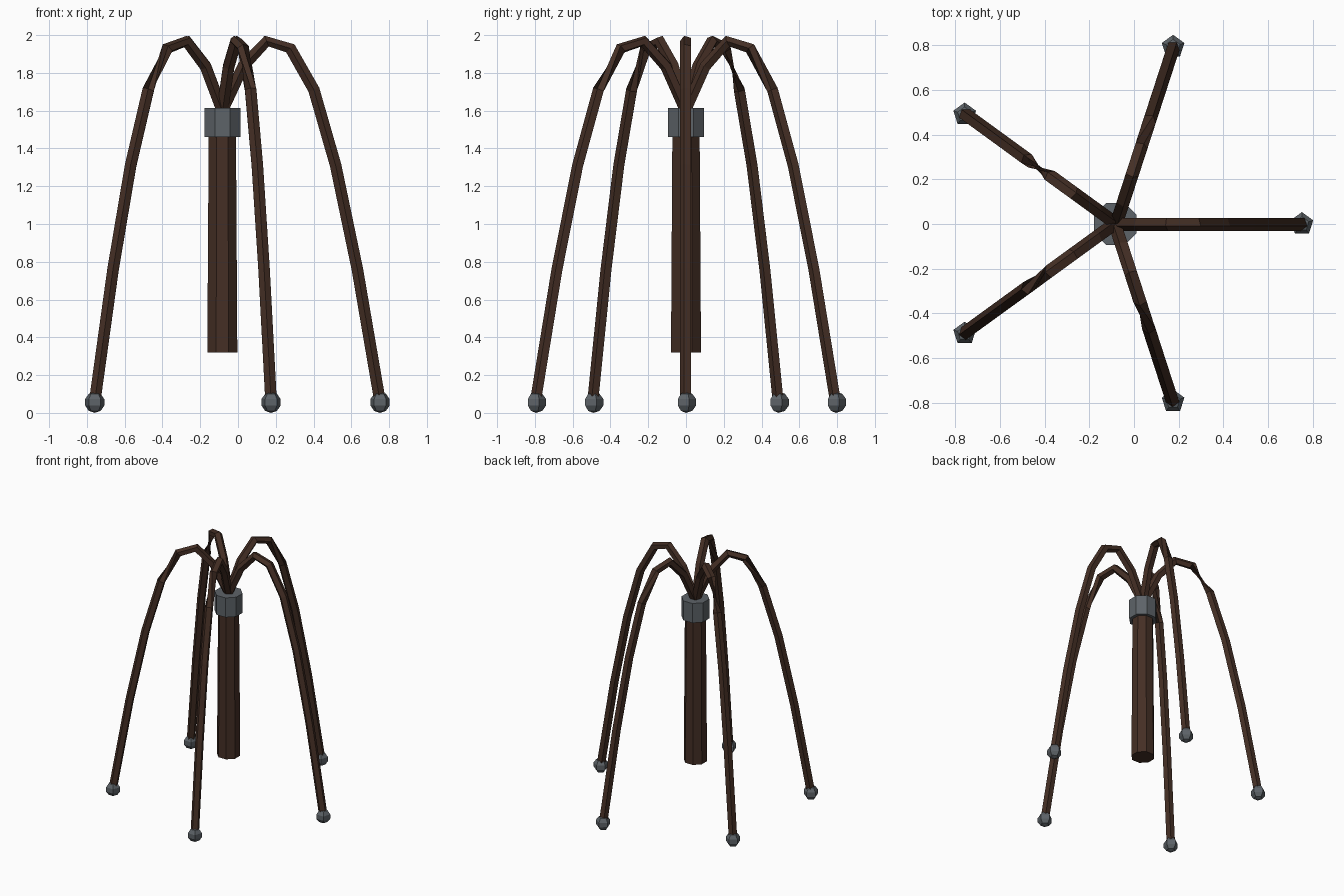
import bpy
import bmesh
from math import cos, sin, pi, radians
from mathutils import Matrix, Vector

cube = bpy.data.objects.get("Cube")
if cube:
    bpy.data.objects.remove(cube, do_unlink=True)

CENTRE_X = -0.083
LASHES = 5
REACH = 0.835


def material(name, rgb):
    mat = bpy.data.materials.new(name)
    mat.use_nodes = True
    colour = (*rgb, 1.0)
    mat.diffuse_color = colour
    mat.node_tree.nodes["Principled BSDF"].inputs["Base Color"].default_value = colour
    return mat


leather = material("dark_brown_leather", (0.058, 0.028, 0.018))
metal = material("grey_metal", (0.11, 0.125, 0.138))


def finish(name, bm, mat):
    bmesh.ops.recalc_face_normals(bm, faces=bm.faces)
    mesh = bpy.data.meshes.new(name)
    bm.to_mesh(mesh)
    bm.free()
    mesh.materials.append(mat)
    obj = bpy.data.objects.new(name, mesh)
    bpy.context.collection.objects.link(obj)
    return obj


def loft(name, rings, mat):
    """Skin a list of rings of points and cap both ends."""
    bm = bmesh.new()
    loops = [[bm.verts.new(p) for p in ring] for ring in rings]
    n = len(loops[0])
    for a, b in zip(loops, loops[1:]):
        for i in range(n):
            j = (i + 1) % n
            bm.faces.new((a[i], a[j], b[j], b[i]))
    bm.faces.new(loops[0])
    bm.faces.new(loops[-1])
    return finish(name, bm, mat)


def ring(centre, u, v, radius, sides, phase=0.0):
    angles = [phase + 2 * pi * i / sides for i in range(sides)]
    return [centre + radius * (cos(a) * u + sin(a) * v) for a in angles]


def column(name, sections, mat, sides=8):
    x, y = Vector((1, 0, 0)), Vector((0, 1, 0))
    loft(name, [ring(Vector((CENTRE_X, 0, z)), x, y, r, sides, pi / sides)
                for z, r in sections], mat)


# Handle and collar
column("handle", [(0.32, 0.086), (1.5, 0.078)], leather)
column("collar", [(1.46, 0.103), (1.615, 0.103)], metal)

# Lash path as (distance from the handle axis, height)
PATH = [(0.0, 1.6), (0.11, 1.835), (0.235, 1.968), (0.36, 1.93),
        (0.485, 1.71), (0.6, 1.31), (0.715, 0.76), (REACH, 0.06)]


def lash(name, angle):
    pts = [Vector((CENTRE_X + r * cos(angle), r * sin(angle), z)) for r, z in PATH]
    rings = []
    for i, p in enumerate(pts):
        tangent = (pts[min(i + 1, len(pts) - 1)] - pts[max(i - 1, 0)]).normalized()
        # The steep falling part is framed differently, which twists the strip
        ref = Vector((1, 0, 0)) if i >= 4 else Vector((0, 0, 1))
        side = tangent.cross(ref).normalized()
        rings.append(ring(p, side, side.cross(tangent), 0.032, 5))
    loft(name, rings, leather)


# Lashes, each with a weighted tip
for k in range(LASHES):
    angle = radians(72 * k)
    lash(f"lash_{k + 1}", angle)
    bm = bmesh.new()
    spot = (CENTRE_X + REACH * cos(angle), REACH * sin(angle), 0.056)
    bmesh.ops.create_uvsphere(bm, u_segments=5, v_segments=5, radius=0.056,
                              matrix=Matrix.Translation(spot))
    finish(f"tip_weight_{k + 1}", bm, metal)
